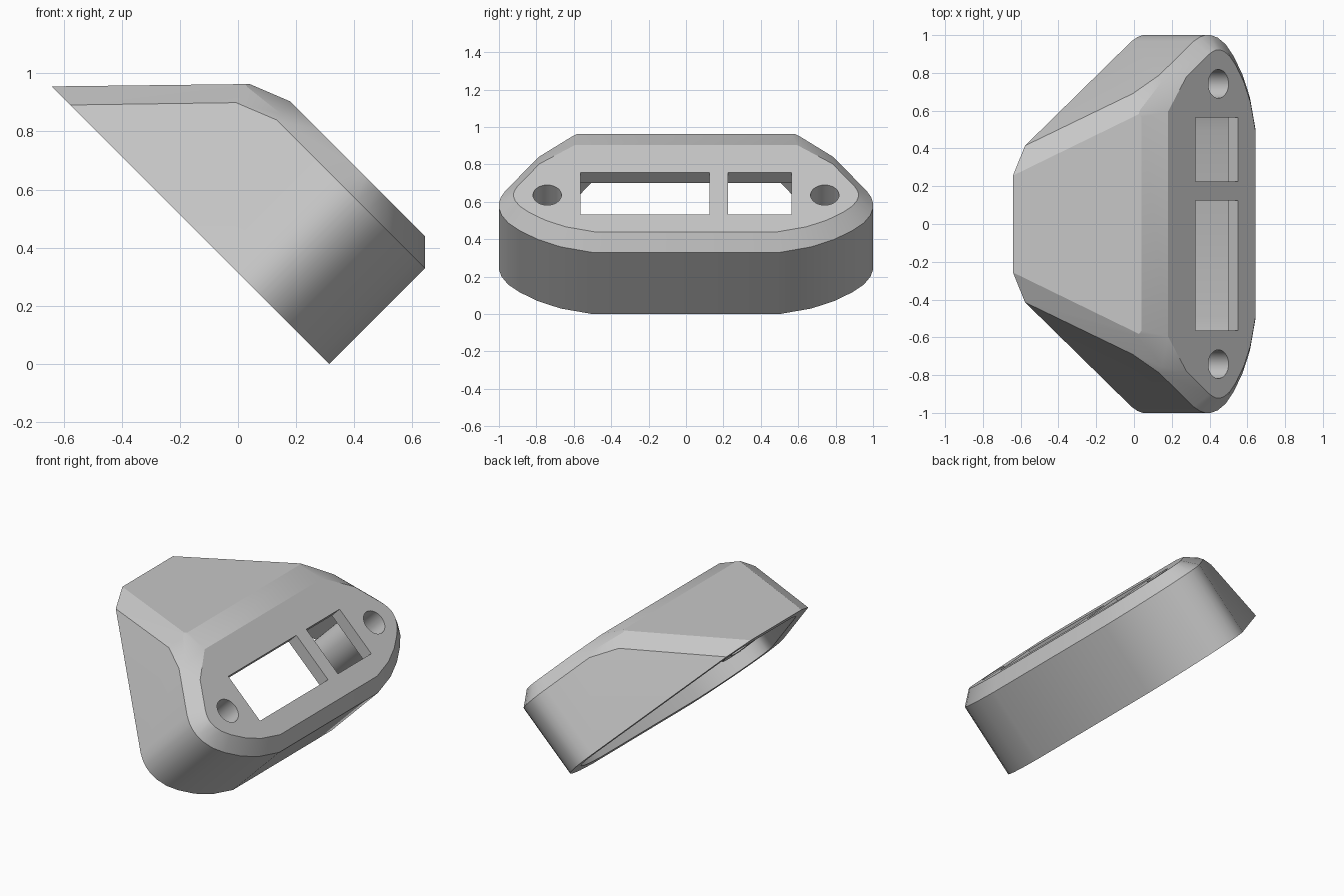
import bpy, bmesh, math
from mathutils import Vector, Matrix

if "Cube" in bpy.data.objects:
    bpy.data.objects.remove(bpy.data.objects["Cube"], do_unlink=True)

WALL = 0.078          # shell thickness and edge chamfer
BASE, DEPTH = 0.222, 0.544   # base plane distance from origin, shell depth
RECESS = 0.09         # gap from the base to the screw post ends
UP = Vector((1, 0, 1)).normalized()      # out of the panel face
ALONG = Vector((1, 0, -1)).normalized()  # down the tilted panel
SIDE = Vector((0, 1, 0))
GREY = (0.57, 0.57, 0.57, 1)

grey = bpy.data.materials.new("plain grey")
grey.use_nodes = True
grey.diffuse_color = GREY
grey.node_tree.nodes["Principled BSDF"].inputs["Base Color"].default_value = GREY


def at(s, y, h):
    """World point from panel coordinates."""
    return ALONG * s + SIDE * y + UP * (BASE + h)


def plane(normal, point):
    n = Vector(normal).normalized()
    return n, n.dot(Vector(point))


# Half outline of the housing (distance along panel, side)
OUTLINE = [(0.222, 0.5), (0.18, 0.67), (0.125, 0.79), (0.057, 0.89),
           (0.0, 0.95), (-0.06, 0.986), (-0.113, 1.0), (-0.155, 1.0),
           (-0.195, 0.99), (-0.24, 0.968), (-1.03, 0.42)]


def housing_planes():
    top = plane(UP, at(0, 0, DEPTH))
    planes = [top,
              plane((-0.012, 0, 1), (0.04, 0, 0.963)),      # sloped back
              plane((0.06, 0, 0.14), (0.04, 0, 0.963))]     # back chamfer
    walls = [(ALONG, at(0.222, 0, 0))]
    for (s0, y0), (s1, y1) in zip(OUTLINE, OUTLINE[1:]):
        for m in (1, -1):
            walls.append((ALONG * (y1 - y0) + SIDE * m * (s0 - s1), at(s0, m * y0, 0)))
    for n, p in walls:
        n = n.normalized()
        planes.append(plane(n, p))
        planes.append(plane(n + UP, p + UP * (DEPTH - WALL)))
    for m in (1, -1):
        # bevels along the sloped back and their blends into the panel edge
        planes.append(plane((-0.226, 0.442 * m, 0.868), (-0.645, 0.25 * m, 0.957)))
        planes.append(plane((-0.006, 0.526 * m, 0.851), (0.12, 0.779 * m, 0.845)))
        planes.append(plane((0.322, 0.307 * m, 0.903), at(-0.47, 0.65 * m, DEPTH)))
    return planes


def solid(name, planes):
    """Convex solid bounded by the given planes."""
    bm = bmesh.new()
    count = len(planes)
    for i in range(count):
        a, da = planes[i]
        for j in range(i):
            b, db = planes[j]
            ab = a.cross(b)
            if ab.length < 0.001:
                continue
            for k in range(j):
                c, dc = planes[k]
                det = ab.dot(c)
                if abs(det) < 0.0001:
                    continue
                p = (b.cross(c) * da + c.cross(a) * db + ab * dc) / det
                if all(n.dot(p) < d + 0.0001 for n, d in planes):
                    bm.verts.new(p)
    bmesh.ops.remove_doubles(bm, verts=bm.verts, dist=0.002)
    bmesh.ops.convex_hull(bm, input=bm.verts)
    bmesh.ops.delete(bm, geom=[v for v in bm.verts if not v.link_faces], context='VERTS')
    bmesh.ops.dissolve_limit(bm, angle_limit=math.radians(1.5), verts=bm.verts, edges=bm.edges)
    bmesh.ops.recalc_face_normals(bm, faces=bm.faces)
    return make(name, bm)


def make(name, bm):
    mesh = bpy.data.meshes.new(name)
    bm.to_mesh(mesh)
    bm.free()
    mesh.materials.append(grey)
    obj = bpy.data.objects.new(name, mesh)
    bpy.context.collection.objects.link(obj)
    return obj


def panel_frame(s, y, h):
    rot = Matrix((ALONG, SIDE, UP)).transposed().to_4x4()
    return Matrix.Translation(at(s, y, h)) @ rot


def window(y0, y1):
    bm = bmesh.new()
    s0, s1 = -0.304, 0.014
    bmesh.ops.create_cube(bm, size=1, matrix=panel_frame((s0 + s1) / 2, (y0 + y1) / 2, DEPTH)
                          @ Matrix.Diagonal((s1 - s0, y1 - y0, 0.3, 1)))
    return make("window_cutter", bm)


def post(name, y, radius, bottom):
    """Cylinder at a screw position, from a given height up past the panel."""
    bm = bmesh.new()
    bmesh.ops.create_cone(bm, cap_ends=True, segments=48, radius1=radius, radius2=radius,
                          depth=1, matrix=panel_frame(-0.134, y, bottom + 0.5))
    return make(name, bm)


def cut(target, cutter):
    cutter.hide_render = True
    bpy.context.view_layer.objects.active = target
    mod = target.modifiers.new("cut", 'BOOLEAN')
    mod.operation = 'DIFFERENCE'
    mod.solver = 'EXACT'
    mod.object = cutter
    bpy.ops.object.modifier_apply(modifier=mod.name)
    bpy.data.objects.remove(cutter, do_unlink=True)


# Outer housing and the matching hollow, open at the base
outer = housing_planes()
housing = solid("housing", outer + [plane(-UP, at(0, 0, 0))])
cavity = solid("cavity_cutter", [(n, d - WALL) for n, d in outer] + [plane(-UP, at(0, 0, -0.1))])

# Screw posts are left standing in the hollow
for y in (0.742, -0.742):
    cut(cavity, post("post_cutter", y, 0.135, RECESS))

# Hollow, two connector windows and two screw holes
for cutter in (cavity, window(-0.565, 0.125), window(0.225, 0.563),
               post("hole_cutter", 0.742, 0.076, -0.2), post("hole_cutter", -0.742, 0.076, -0.2)):
    cut(housing, cutter)

# Smooth round corners, keep broad faces flat
bpy.ops.object.select_all(action='DESELECT')
housing.select_set(True)
bpy.context.view_layer.objects.active = housing
bpy.ops.object.shade_smooth_by_angle(angle=math.radians(20))
